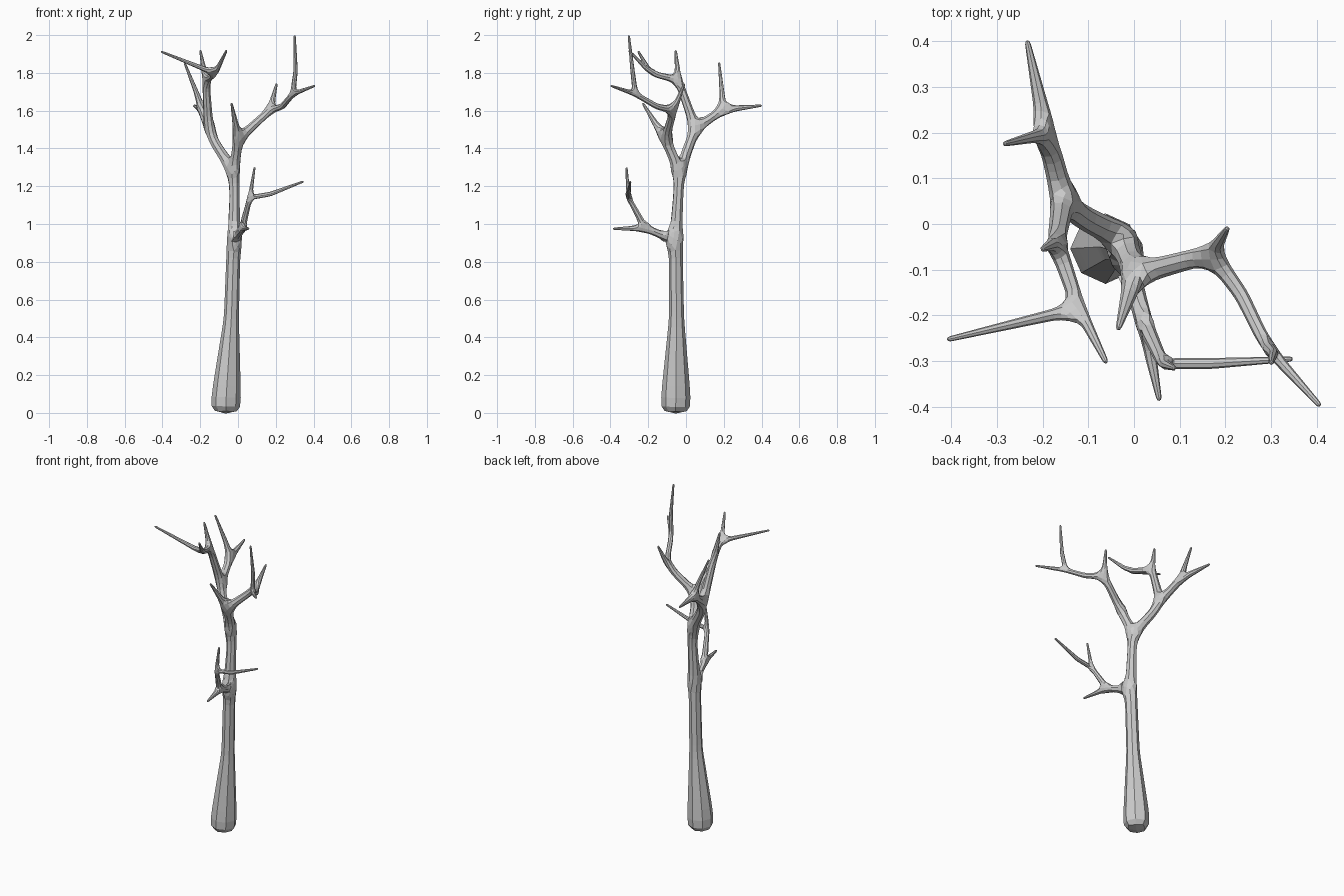
import bpy

# Branch paths as (x, y, z, radius); a path starts on a point of an earlier one
fork_low = (-0.022, -0.055, 0.92, 0.038)
fork_top = (-0.023, -0.034, 1.28, 0.033)
twig_low = (0.022, -0.215, 0.978, 0.02)
twig_bend = (0.063, -0.305, 1.14, 0.014)
left_fork = (-0.155, 0.05, 1.505, 0.028)
left_back = (-0.19, 0.195, 1.605, 0.023)
left_high = (-0.17, -0.04, 1.762, 0.021)
left_front = (-0.12, -0.185, 1.797, 0.016)
right_fork = (0.002, -0.11, 1.45, 0.027)
right_mid = (0.17, -0.065, 1.602, 0.021)
right_end = (0.29, -0.268, 1.688, 0.015)
TIP = 0.006

paths = [
    # trunk
    [(-0.065, -0.055, -0.01, 0.081), (-0.064, -0.054, 0.07, 0.085),
     (-0.035, -0.05, 0.5, 0.042), fork_low, (-0.018, -0.041, 1.15, 0.03), fork_top],
    # low branch
    [fork_low, (-0.001, -0.13, 0.942, 0.023), twig_low, (0.056, -0.388, 0.975, TIP)],
    [twig_low, twig_bend, (0.088, -0.315, 1.302, TIP)],
    [twig_bend, (0.17, -0.305, 1.158, 0.013), (0.348, -0.295, 1.226, TIP)],
    # left limb
    [fork_top, (-0.12, 0.02, 1.425, 0.028), left_fork, left_back, (-0.234, 0.403, 1.627, TIP)],
    [left_back, (-0.222, 0.19, 1.7, 0.014), (-0.284, 0.175, 1.857, TIP)],
    [left_fork, left_high, (-0.2, -0.055, 1.922, TIP)],
    [left_high, left_front, (-0.06, -0.304, 1.92, TIP)],
    [left_front, (-0.41, -0.253, 1.914, TIP)],
    # right limb
    [fork_top, right_fork, (-0.035, -0.231, 1.643, TIP)],
    [right_fork, right_mid, (0.205, -0.008, 1.745, TIP)],
    [right_mid, (0.235, -0.155, 1.622, 0.017), right_end, (0.408, -0.399, 1.732, TIP)],
    [right_end, (0.305, -0.283, 1.81, 0.012), (0.3, -0.303, 2.0, TIP)],
]

# Merge the paths into one skeleton
points, edges = [], []
for path in paths:
    for p in path:
        if p not in points:
            points.append(p)
    edges += [(points.index(a), points.index(b)) for a, b in zip(path, path[1:])]

mesh = bpy.data.meshes.new("bare_tree")
mesh.from_pydata([p[:3] for p in points], edges, [])
tree = bpy.data.objects.new("bare_tree", mesh)
bpy.context.collection.objects.link(tree)

# Skin of bark, subdivided once for eight flat sides
skin = tree.modifiers.new("bark", "SKIN")
skin.use_smooth_shade = False
for v, p in zip(mesh.skin_vertices[0].data, points):
    v.radius = (p[3], p[3])
mesh.skin_vertices[0].data[0].use_root = True
sub = tree.modifiers.new("facets", "SUBSURF")
sub.levels = sub.render_levels = 1
